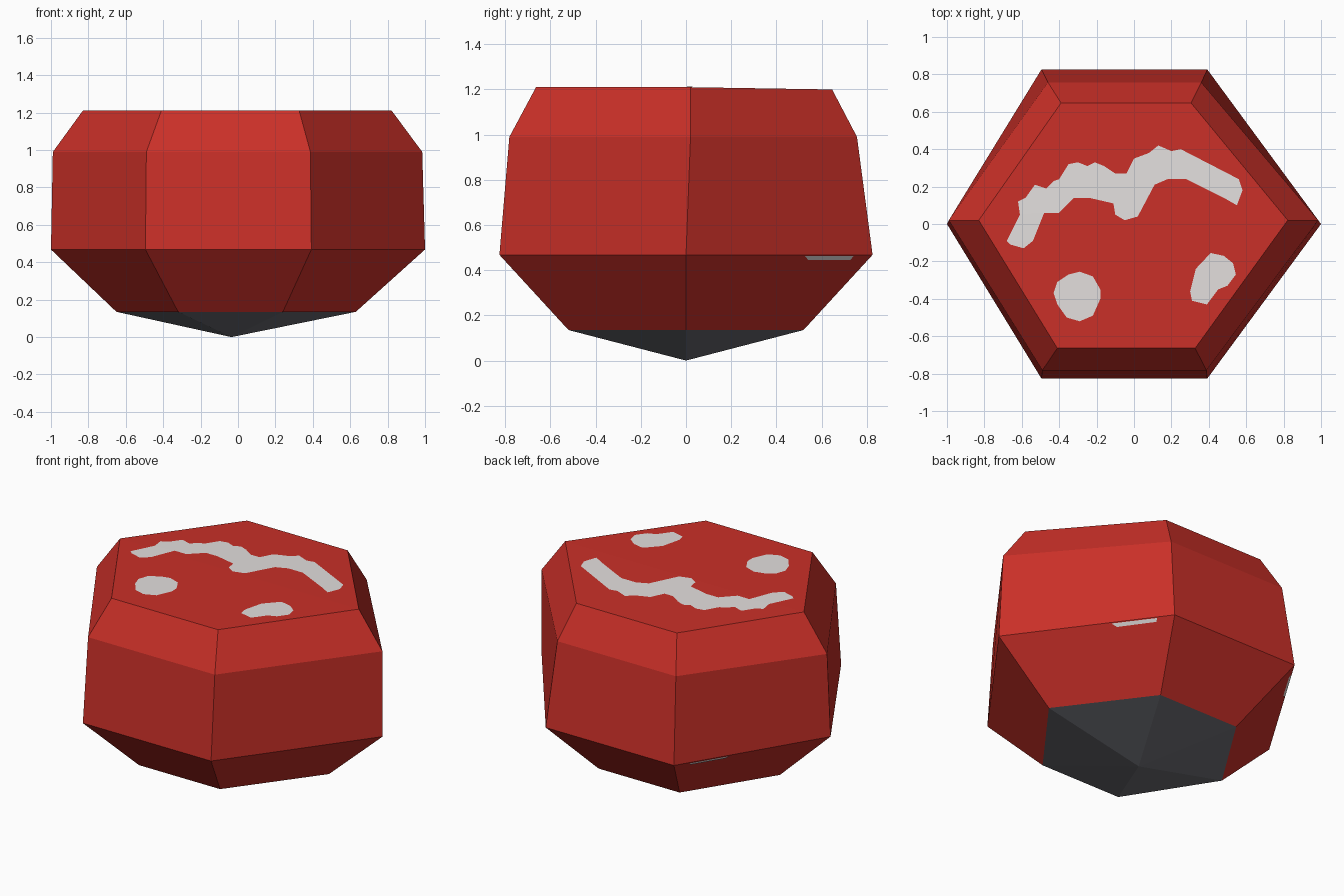
import bpy
import bmesh
from mathutils import Vector

if "Cube" in bpy.data.objects:
    bpy.data.objects.remove(bpy.data.objects["Cube"])


def material(name, rgb):
    m = bpy.data.materials.new(name)
    m.diffuse_color = (*rgb, 1)
    m.use_nodes = True
    m.node_tree.nodes["Principled BSDF"].inputs["Base Color"].default_value = m.diffuse_color
    return m


RED = material("red", (0.59, 0.029, 0.021))
DARK = material("dark grey", (0.165, 0.168, 0.19))
PALE = material("pale grey", (0.77, 0.74, 0.73))


def finish(bm, name, mats):
    me = bpy.data.meshes.new(name)
    bm.to_mesh(me)
    bm.free()
    for m in mats:
        me.materials.append(m)
    ob = bpy.data.objects.new(name, me)
    bpy.context.collection.objects.link(ob)
    return ob


# Hexagonal ring: left, front-left, front-right, right, back-right, back-left
def ring(z, xl, xr, ymid, fl, fr, yf, bl, br, yb, zback=None):
    zb = z if zback is None else zback
    return [Vector(p) for p in ((xl, ymid, z), (fl, yf, z), (fr, yf, z),
                                (xr, ymid, z), (br, yb, zb), (bl, yb, zb))]


RINGS = [
    ring(0.135, -0.65, 0.63, 0, -0.32, 0.24, -0.52, -0.32, 0.24, 0.52),
    ring(0.468, -1.0, 1.0, 0, -0.495, 0.392, -0.826, -0.495, 0.392, 0.826),
    ring(0.99, -0.99, 0.985, 0.02, -0.49, 0.387, -0.782, -0.46, 0.36, 0.757),
    ring(1.21, -0.83, 0.822, 0.02, -0.41, 0.327, -0.664, -0.39, 0.305, 0.647, 1.20),
]

# Faceted body with a shallow dark pointed base
bm = bmesh.new()
rows = [[bm.verts.new(p) for p in r] for r in RINGS]
for lo, hi in zip(rows, rows[1:]):
    for i in range(6):
        j = (i + 1) % 6
        bm.faces.new((lo[i], lo[j], hi[j], hi[i]))
t = rows[-1]
bm.faces.new((t[0], t[1], t[2], t[3]))
bm.faces.new((t[0], t[3], t[4], t[5]))
tip = bm.verts.new((-0.035, 0, 0))
for i in range(6):
    f = bm.faces.new((rows[0][(i + 1) % 6], rows[0][i], tip))
    f.material_index = 1
finish(bm, "faceted_body", [RED, DARK])


# Thin painted patches that follow the top surface
def top_patch(name, pts):
    bm = bmesh.new()
    vs = [bm.verts.new((x, y, 1.2125 - 0.016 * max(0, y - 0.02))) for x, y in pts]
    f = bm.faces.new(vs)
    f.normal_update()
    if f.normal.z < 0:
        f.normal_flip()
    bmesh.ops.triangulate(bm, faces=[f])
    finish(bm, name, [PALE])


top_patch("wavy_stripe", [
    (-0.68, -0.09), (-0.61, 0.05), (-0.62, 0.12), (-0.58, 0.14), (-0.53, 0.21),
    (-0.47, 0.19), (-0.43, 0.23), (-0.40, 0.24), (-0.35, 0.32), (-0.30, 0.33),
    (-0.25, 0.31), (-0.21, 0.33), (-0.16, 0.31), (-0.10, 0.27), (-0.04, 0.27),
    (0.0, 0.35), (0.08, 0.38), (0.13, 0.42), (0.20, 0.39), (0.25, 0.40),
    (0.56, 0.24), (0.58, 0.18), (0.55, 0.10), (0.48, 0.14), (0.28, 0.24),
    (0.18, 0.24), (0.11, 0.21), (0.02, 0.04), (-0.05, 0.02), (-0.10, 0.05),
    (-0.11, 0.11), (-0.24, 0.14), (-0.32, 0.14), (-0.40, 0.06), (-0.48, 0.06),
    (-0.54, -0.09), (-0.59, -0.13), (-0.66, -0.11)])
top_patch("left_spot", [
    (-0.35, -0.27), (-0.29, -0.255), (-0.22, -0.28), (-0.18, -0.35), (-0.18, -0.40),
    (-0.22, -0.49), (-0.29, -0.52), (-0.36, -0.50), (-0.41, -0.43), (-0.43, -0.37),
    (-0.41, -0.31)])
top_patch("right_spot", [
    (0.41, -0.155), (0.48, -0.17), (0.53, -0.21), (0.545, -0.27), (0.50, -0.33),
    (0.45, -0.35), (0.39, -0.43), (0.31, -0.41), (0.30, -0.36), (0.33, -0.24)])


# Small slivers just under the widest edge on both back side facets
def sliver(name, back, side):
    hb, hs, lb, ls = RINGS[1][back], RINGS[1][side], RINGS[0][back], RINGS[0][side]
    n = (hs - hb).cross(lb - hb).normalized()
    if n.z > 0:
        n = -n
    bm = bmesh.new()
    vs = []
    for u, s in ((0.10, 0.012), (0.36, 0.012), (0.33, 0.065), (0.10, 0.06)):
        p = hb.lerp(hs, u).lerp(lb.lerp(ls, u), s) + n * 0.003
        vs.append(bm.verts.new(p))
    f = bm.faces.new(vs)
    f.normal_update()
    if f.normal.dot(n) < 0:
        f.normal_flip()
    finish(bm, name, [PALE])


sliver("right_sliver", 4, 3)
sliver("left_sliver", 5, 0)
